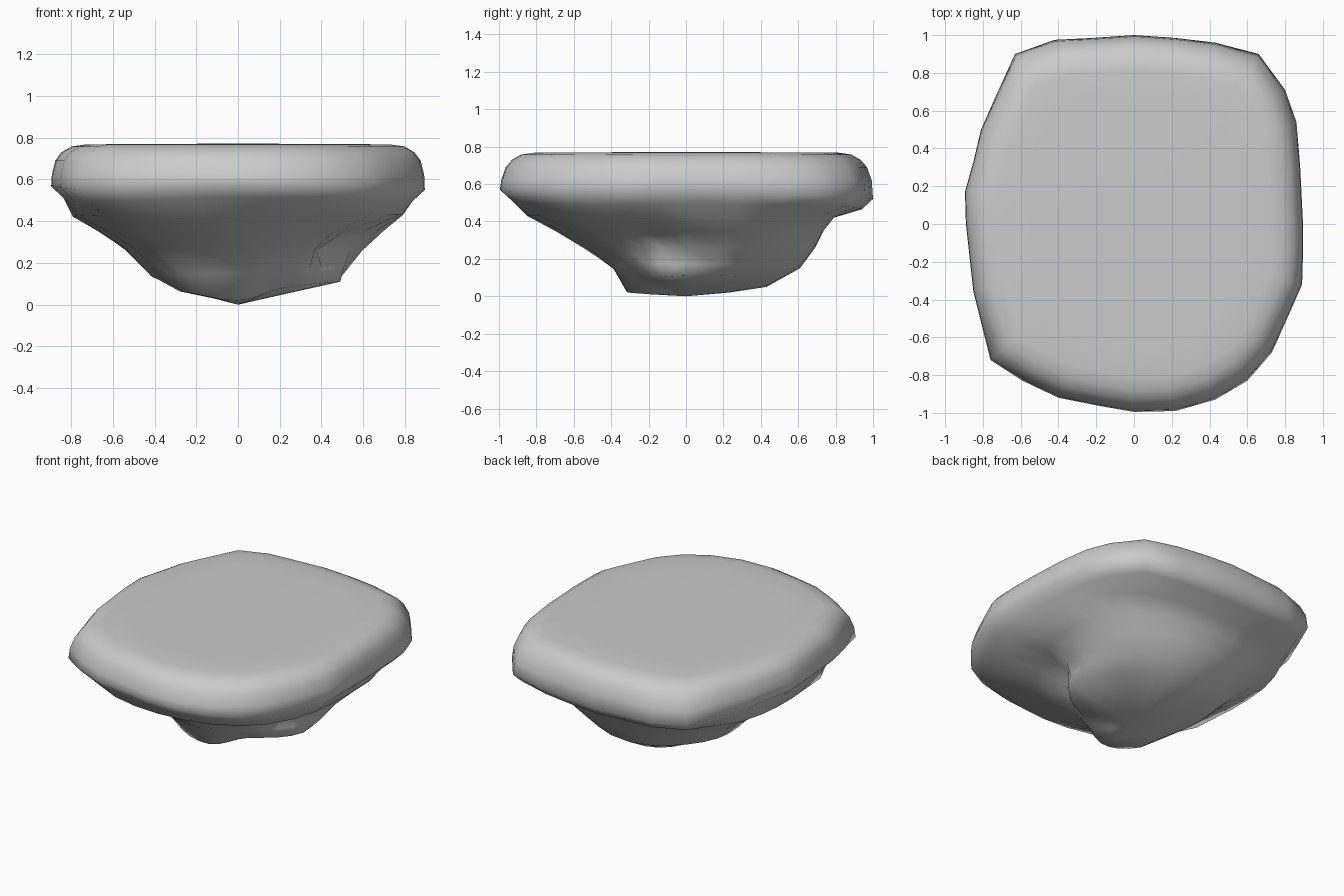
import bpy, bmesh, math

if "Cube" in bpy.data.objects:
    bpy.data.objects.remove(bpy.data.objects["Cube"])

# rim outline seen from above, counter-clockwise from +x
RIM_XY = [(.895, 0), (.88, .3), (.86, .54), (.80, .71), (.66, .90), (.43, .96), (.22, .985),
          (0, 1.0), (-.22, .985), (-.42, .975), (-.63, .90), (-.73, .68), (-.81, .50),
          (-.85, .33), (-.895, .17), (-.89, 0), (-.85, -.36), (-.76, -.72), (-.59, -.83),
          (-.40, -.92), (-.20, -.96), (0, -.995), (.22, -.99), (.43, -.93), (.60, -.83),
          (.73, -.68), (.82, -.48), (.89, -.32), (.895, -.15)]
RIM = [math.hypot(x, y) for x, y in RIM_XY]
ANG = [math.atan2(y, x) % math.tau for x, y in RIM_XY]
N = len(ANG)


def spread(vals):
    """Smoothly spread 8 compass values (E, NE, N, NW, W, SW, S, SE) over the rim angles."""
    out = []
    for ang in ANG:
        k, t = divmod(ang * 8 / math.tau, 1)
        a, b, c, d = (vals[(int(k) + j) % 8] for j in (-1, 0, 1, 2))
        out.append(b + .5 * t * (c - a + t * (2*a - 5*b + 4*c - d + t * (3*(b - c) + d - a))))
    return out


def add_ring(bm, radii, heights):
    return [bm.verts.new((r * math.cos(a), r * math.sin(a), z))
            for a, r, z in zip(ANG, radii, heights)]


bm = bmesh.new()
rings = []

# flat top and rounded rim, rounded further at the corners
for inset, corner, z in ((.35, .2, .769), (.17, .2, .768), (.10, .2, .758),
                         (.05, .2, .73), (.02, .15, .69), (.003, .05, .62)):
    radii = [r - inset - corner * max(0, r - .92) for r in RIM]
    rings.append(add_ring(bm, radii, [z] * N))
low = spread([.55, .54, .52, .54, .57, .55, .57, .55])
rings.append(add_ring(bm, RIM, low))
rings.append(add_ring(bm, [r - .06 for r in RIM], [z - .055 for z in low]))

# tapering underside and foot; last value is the depth of the dent at the front right
stem = (
    ([.79, .90, .79, .89, .79, .89, .85, .87], [.43, .43, .42, .43, .42, .43, .43, .43], 0),
    ([.68, .80, .735, .77, .66, .70, .70, .64], [.35] * 8, .08),
    ([.57, .71, .69, .65, .52, .55, .55, .52], [.26] * 8, .13),
    ([.51, .60, .61, .52, .40, .43, .385, .38], [.17, .17, .15, .15, .13, .14, .15, .17], .02),
    ([.49, .48, .43, .38, .25, .36, .31, .30], [.11, .10, .05, .09, .065, .06, .02, .08], 0),
    ([.22, .26, .23, .19, .11, .16, .18, .14], [.05, .05, .02, .04, .03, .03, .01, .035], 0),
)
for radii, heights, dent in stem:
    radii = [r - dent * math.exp(-(((a + math.radians(200)) % math.tau - math.pi) / .3) ** 2)
             for a, r in zip(ANG, spread(radii))]
    rings.append(add_ring(bm, radii, spread(heights)))

# skin the rings and close both ends
for a, b in zip(rings, rings[1:]):
    for i in range(N):
        j = (i + 1) % N
        bm.faces.new((a[i], b[i], b[j], a[j]))
for ring, z in ((rings[0], .772), (rings[-1], 0)):
    tip = bm.verts.new((0, 0, z))
    for i in range(N):
        bm.faces.new((ring[i], ring[(i + 1) % N], tip))
bmesh.ops.recalc_face_normals(bm, faces=bm.faces)
for f in bm.faces:
    f.smooth = True

mesh = bpy.data.meshes.new("flat_topped_rock")
bm.to_mesh(mesh)
bm.free()
rock = bpy.data.objects.new("flat_topped_rock", mesh)
bpy.context.collection.objects.link(rock)
